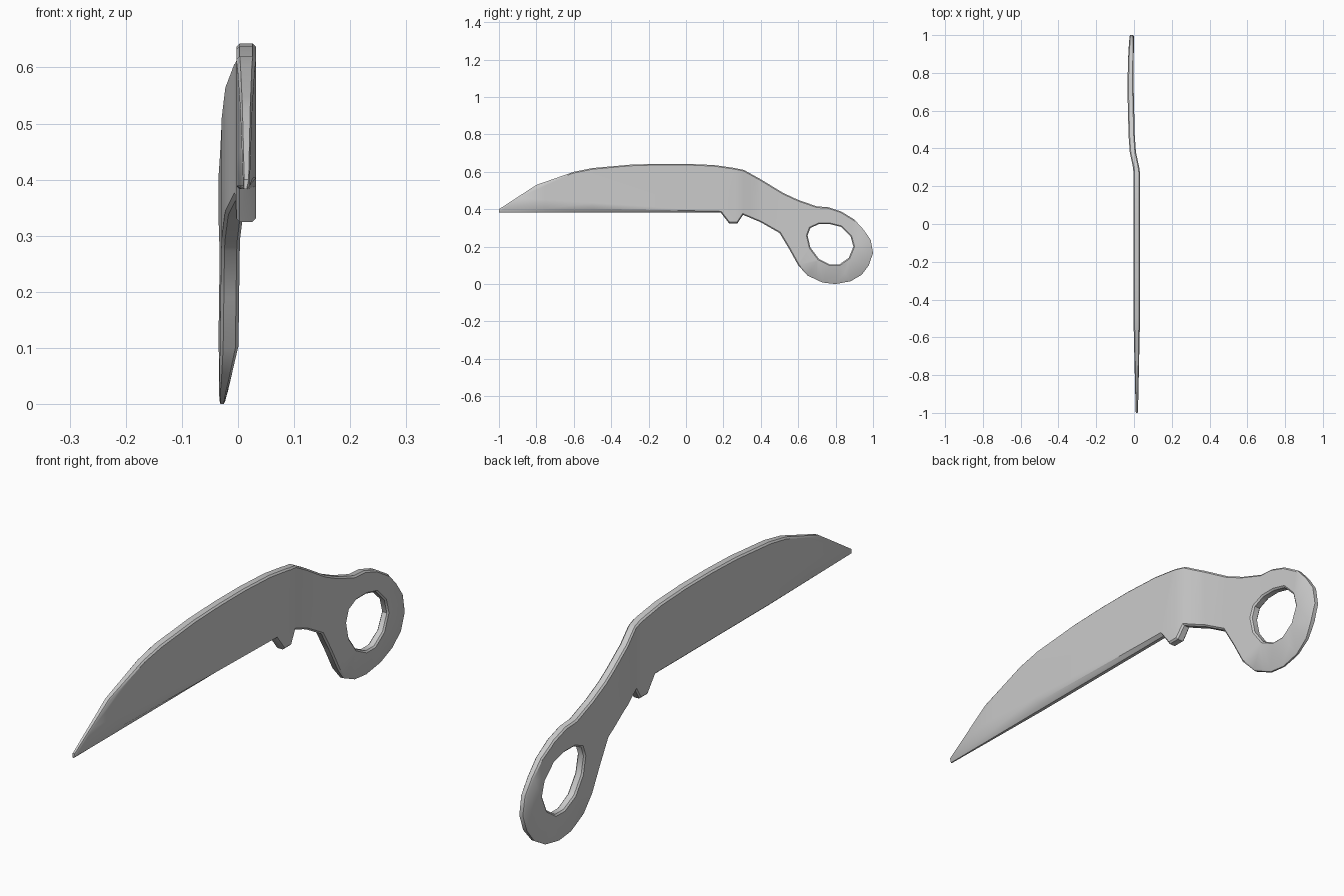
import bpy, bmesh, math
from mathutils import Vector

if "Cube" in bpy.data.objects:
    bpy.data.objects.remove(bpy.data.objects["Cube"])

# Side profile (y, z), clockwise: blade spine, shank, finger ring, stop, cutting edge
OUTLINE = [(-1, .383), (-1, .40), (-.9, .465), (-.8, .53), (-.6, .6), (-.5, .62),
           (-.3, .638), (-.15, .643), (0, .643), (.15, .636), (.25, .622), (.31, .61),
           (.4, .56), (.52, .487), (.6, .45), (.7, .415), (.76, .411), (.83, .388),
           (.9, .345), (.95, .29), (.988, .235), (1, .165), (.977, .1), (.94, .05),
           (.88, .015), (.8, .0), (.73, .008), (.65, .045), (.6, .1), (.55, .19),
           (.5, .273), (.4, .33), (.305, .37), (.275, .325), (.23, .325), (.185, .383)]
HOLE = [(.65, .26), (.665, .3), (.71, .32), (.77, .32), (.83, .305), (.88, .255),
        (.895, .2), (.87, .14), (.82, .105), (.77, .105), (.71, .135), (.665, .195)]
# y, centre x, half thickness
BEND = [(-1, .015, .006), (-.5, .0145, .0175), (.27, .0145, .0175), (.3, .011, .0165),
        (.38, -.006, .0165), (.47, -.0125, .0165), (.7, -.018, .0165),
        (.85, -.017, .0155), (1.01, -.012, .011)]
H, B = .0175, .006


def inset(pts, d):
    """Mitred offset of a closed clockwise loop."""
    out = []
    for i, p in enumerate(pts):
        a, p, c = Vector(pts[i - 1]), Vector(p), Vector(pts[(i + 1) % len(pts)])
        u, v = (p - a).normalized(), (c - p).normalized()
        n1, n2 = Vector((u.y, -u.x)), Vector((v.y, -v.x))
        out.append(p + (n1 + n2) * d / max(1 + n1.dot(n2), .4))
    return out


def bend_at(y):
    for (y0, c0, h0), (y1, c1, h1) in zip(BEND, BEND[1:]):
        if y <= y1:
            f = max(0, (y - y0) / (y1 - y0))
            return c0 + (c1 - c0) * f, h0 + (h1 - h0) * f
    return BEND[-1][1:]


# Flat plate with chamfered rims
bm = bmesh.new()
caps = [[], []]
for pts, sign in ((OUTLINE, 1), (HOLE, -1)):
    rings = []
    for t, d in ((-H, B), (B - H, 0), (H - B, 0), (H, B)):
        rings.append([bm.verts.new((t, q.x, q.y)) for q in inset(pts, d * sign)])
    n = len(pts)
    for r0, r1 in zip(rings, rings[1:]):
        for i in range(n):
            j = (i + 1) % n
            bm.faces.new((r0[i], r0[j], r1[j], r1[i]))
    for cap, ring in zip(caps, (rings[0], rings[-1])):
        cap += [bm.edges.get((ring[i], ring[(i + 1) % n])) for i in range(n)]
for cap in caps:
    bmesh.ops.triangle_fill(bm, use_beauty=True, edges=cap, normal=(1, 0, 0))

# Cuts across the plate so that it can bend
for y in (-.75, -.5, .27, .3, .34, .38, .47, .6, .7, .85):
    bmesh.ops.bisect_plane(bm, geom=bm.verts[:] + bm.edges[:] + bm.faces[:],
                           plane_co=(0, y, 0), plane_no=(0, 1, 0), dist=1e-5)

# Hollow bevel on cutting edge, offset shank, tapered ring
for v in bm.verts:
    t, y, z = v.co
    if y < .187 and z < .394 and t > 0:
        if t > H - B / 2:
            v.co.z += .014 * min(1, max(0, (y + .99) / .1))
        else:
            t = .001
    c, h = bend_at(y)
    if y > .5 and z < .1:
        k = 1 - z / .1
        c -= .011 * k
        h *= 1 - .72 * k
    v.co.x = c + t / H * h
bmesh.ops.recalc_face_normals(bm, faces=bm.faces[:])

mesh = bpy.data.meshes.new("scissor_half")
bm.to_mesh(mesh)
bm.free()
obj = bpy.data.objects.new("scissor_half", mesh)
bpy.context.collection.objects.link(obj)
bpy.context.view_layer.objects.active = obj
obj.select_set(True)
bpy.ops.object.shade_smooth_by_angle(angle=math.radians(35))
